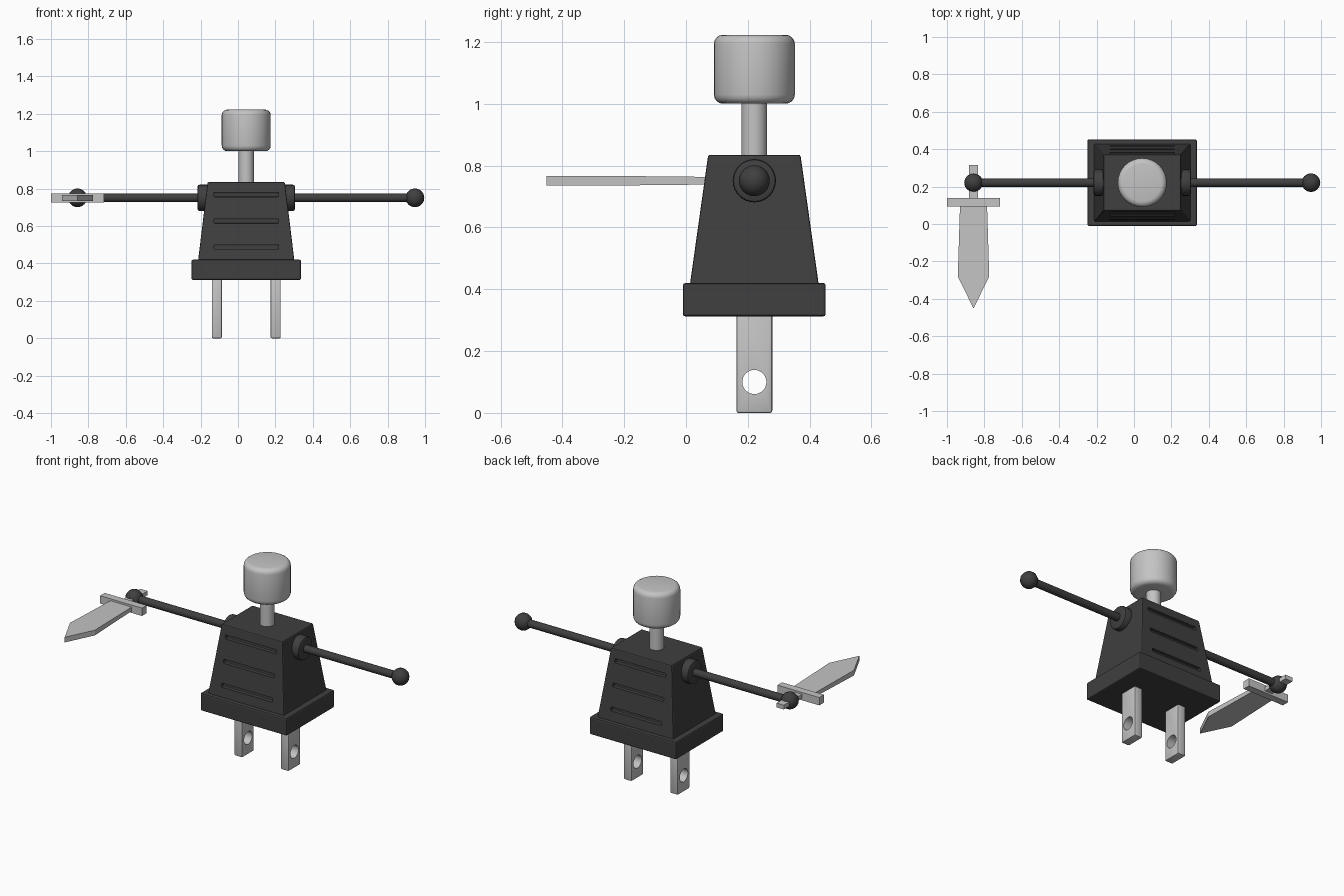
import bpy, bmesh, math
from mathutils import Matrix, Vector

if "Cube" in bpy.data.objects:
    bpy.data.objects.remove(bpy.data.objects["Cube"])

CX, CY = 0.044, 0.221      # axis of the figure
ARM_Z, HAND = 0.751, 0.902  # arm height and hand distance from the axis


def material(name, v):
    m = bpy.data.materials.new(name)
    m.diffuse_color = (v, v, v, 1)
    m.use_nodes = True
    m.node_tree.nodes["Principled BSDF"].inputs["Base Color"].default_value = m.diffuse_color
    return m


DARK = material("dark grey plastic", 0.05)
METAL = material("light grey metal", 0.55)


def finish(name, bm, mat, bevel=0, segments=2, smooth=None):
    bmesh.ops.recalc_face_normals(bm, faces=bm.faces)
    me = bpy.data.meshes.new(name)
    bm.to_mesh(me)
    bm.free()
    ob = bpy.data.objects.new(name, me)
    bpy.context.collection.objects.link(ob)
    me.materials.append(mat)
    bpy.ops.object.select_all(action='DESELECT')
    bpy.context.view_layer.objects.active = ob
    ob.select_set(True)
    if bevel:
        mod = ob.modifiers.new("bevel", 'BEVEL')
        mod.width, mod.segments = bevel, segments
        mod.limit_method, mod.angle_limit = 'ANGLE', math.radians(40)
        bpy.ops.object.modifier_apply(modifier="bevel")
    if smooth:
        bpy.ops.object.shade_smooth_by_angle(angle=math.radians(smooth))
    return ob


def box(name, centre, size, mat, bevel=0, top=(1, 1)):
    bm = bmesh.new()
    bmesh.ops.create_cube(bm, size=1)
    for v in bm.verts:
        if v.co.z > 0:
            v.co.x *= top[0]
            v.co.y *= top[1]
        v.co = Vector(a * b for a, b in zip(v.co, size)) + Vector(centre)
    return finish(name, bm, mat, bevel)


def cylinder(name, centre, r, length, mat, axis='Z', sides=32, bevel=0, segments=2, smooth=30):
    bm = bmesh.new()
    rot = Matrix.Rotation(math.pi / 2, 4, 'Y') if axis == 'X' else Matrix()
    bmesh.ops.create_cone(bm, cap_ends=True, segments=sides, radius1=r, radius2=r,
                          depth=length, matrix=Matrix.Translation(centre) @ rot)
    return finish(name, bm, mat, bevel, segments, smooth)


def cut(ob, cutter):
    mod = ob.modifiers.new("cut", 'BOOLEAN')
    mod.operation, mod.solver, mod.object = 'DIFFERENCE', 'EXACT', cutter
    bpy.context.view_layer.objects.active = ob
    bpy.ops.object.modifier_apply(modifier="cut")
    bpy.data.objects.remove(cutter)


# Plug body with a base flange and three slots front and back
box("base_flange", (CX, CY, 0.366), (0.586, 0.462, 0.108), DARK, 0.008)
body = box("body", (CX, CY, 0.6225), (0.516, 0.418, 0.425), DARK, 0.006, top=(0.8, 0.714))
for z in (0.768, 0.627, 0.488):
    half_depth = 0.207 - (z - 0.42) / 0.415 * 0.058
    for s in (-1, 1):
        slot = box("slot", (CX, CY + s * half_depth, z), (0.346, 0.04, 0.024), DARK, 0.005)
        cut(body, slot)

# Prong legs with a hole through each
for side, s in (("left", -1), ("right", 1)):
    x = CX + s * 0.157
    leg = box(side + "_prong_leg", (x, CY, 0.165), (0.054, 0.116, 0.33), METAL, 0.007)
    cut(leg, cylinder("hole", (x, CY, 0.1), 0.039, 0.2, METAL, 'X', smooth=None))
    bpy.ops.object.select_all(action='DESELECT')
    leg.select_set(True)
    bpy.ops.object.shade_smooth_by_angle(angle=math.radians(30))

# Neck and head
cylinder("neck", (CX, CY, 0.92), 0.041, 0.2, METAL)
cylinder("head", (CX, CY, 1.1115), 0.131, 0.223, METAL, bevel=0.03, segments=4)

# Arms: shoulder disc, rod and ball hand
for side, s in (("left", -1), ("right", 1)):
    cylinder(side + "_shoulder", (CX + s * 0.22, CY, ARM_Z), 0.07, 0.08, DARK, 'X', bevel=0.01)
    cylinder(side + "_arm", (CX + s * 0.54, CY, ARM_Z), 0.023, 0.724, DARK, 'X', sides=16)
    bm = bmesh.new()
    bmesh.ops.create_uvsphere(bm, u_segments=16, v_segments=12, radius=0.05,
                              matrix=Matrix.Translation((CX + s * HAND, CY, ARM_Z)))
    finish(side + "_hand", bm, DARK, smooth=30)

# Sword held in the left hand, pointing forward
SX = CX - HAND
box("sword_grip", (SX, 0.21, ARM_Z), (0.05, 0.21, 0.026), METAL)
box("sword_guard", (SX, 0.116, ARM_Z), (0.284, 0.045, 0.048), METAL)
bm = bmesh.new()
outline = [(0.072, 0.11), (0.084, -0.28), (0, -0.452), (-0.084, -0.28), (-0.072, 0.11)]
rings = []
for s in (-1, 1):
    rings.append(bm.faces.new([bm.verts.new((SX + x, y, ARM_Z + s * (0.012 if y > 0 else 0.016)))
                               for x, y in outline]))
low, high = (list(f.verts) for f in rings)
for i in range(5):
    j = (i + 1) % 5
    bm.faces.new((low[i], low[j], high[j], high[i]))
finish("sword_blade", bm, METAL)
